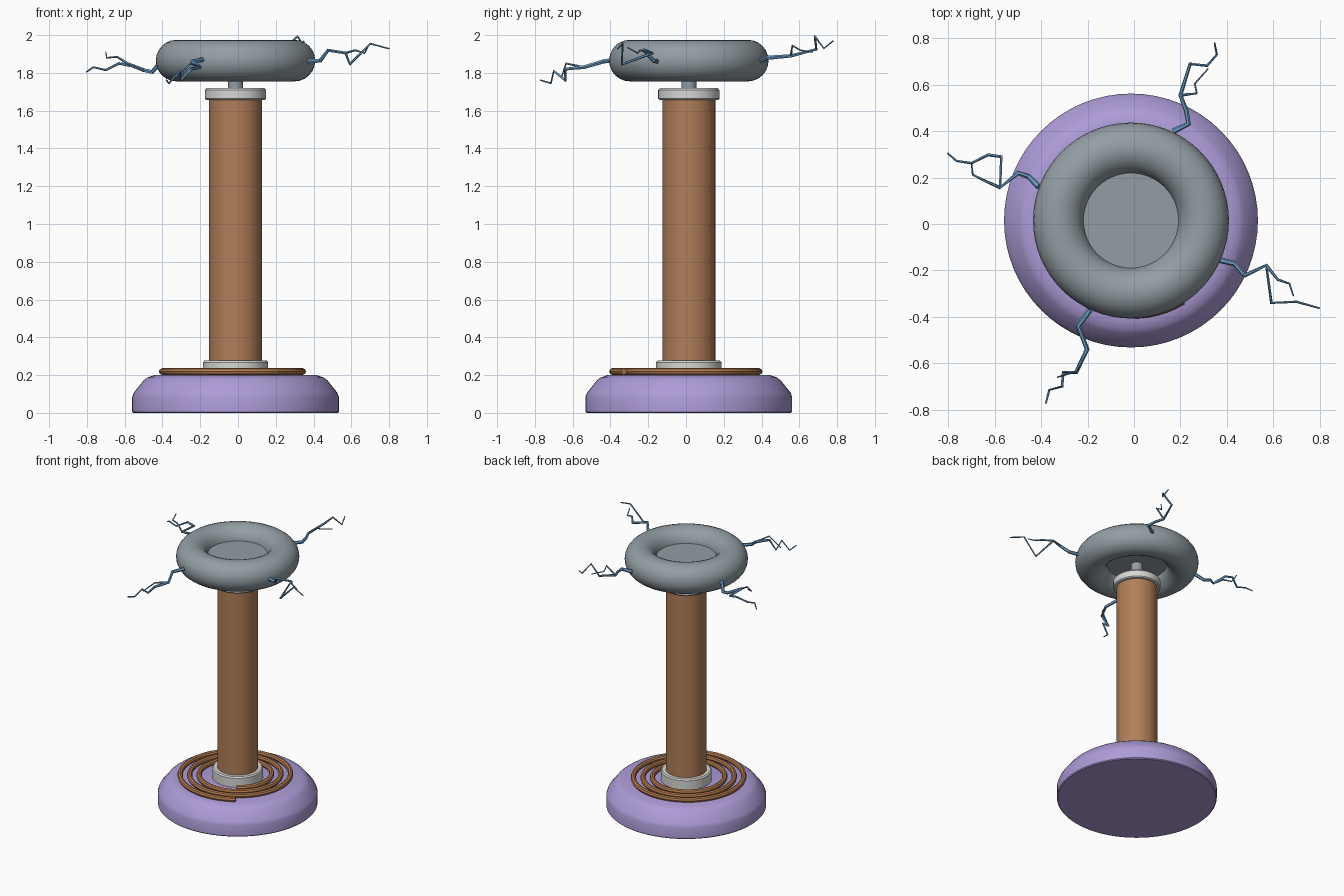
import bpy
import math

if "Cube" in bpy.data.objects:
    bpy.data.objects.remove(bpy.data.objects["Cube"])

CX, CY = -0.013, 0.015  # vertical axis of the tower


def material(name, rgb):
    m = bpy.data.materials.new(name)
    m.diffuse_color = (*rgb, 1)
    m.use_nodes = True
    m.node_tree.nodes["Principled BSDF"].inputs["Base Color"].default_value = m.diffuse_color
    return m


PURPLE = material("purple", (0.42, 0.33, 0.68))
COPPER = material("copper", (0.44, 0.21, 0.10))
WIRE = material("copper_wire", (0.46, 0.20, 0.08))
STEEL = material("steel_grey", (0.29, 0.34, 0.37))
WHITE = material("pale_ceramic", (0.68, 0.68, 0.67))
BLUE = material("spark_blue", (0.16, 0.36, 0.60))


def finish(ob, mat, angle=30):
    ob.data.materials.clear()
    ob.data.materials.append(mat)
    bpy.ops.object.select_all(action='DESELECT')
    ob.select_set(True)
    bpy.context.view_layer.objects.active = ob
    bpy.ops.object.shade_smooth_by_angle(angle=math.radians(angle))


def lathe(name, profile, mat, sides=64):
    """Closed solid turned about the axis from (radius, z) points, bottom to top."""
    verts, faces = [], []
    for r, z in profile:
        for i in range(sides):
            a = 2 * math.pi * i / sides
            verts.append((CX + r * math.cos(a), CY + r * math.sin(a), z))
    for k in range(len(profile) - 1):
        for i in range(sides):
            j = (i + 1) % sides
            faces.append((k * sides + i, k * sides + j,
                          (k + 1) * sides + j, (k + 1) * sides + i))
    faces.append(tuple(reversed(range(sides))))
    top = (len(profile) - 1) * sides
    faces.append(tuple(range(top, top + sides)))
    me = bpy.data.meshes.new(name)
    me.from_pydata(verts, [], faces)
    ob = bpy.data.objects.new(name, me)
    bpy.context.collection.objects.link(ob)
    finish(ob, mat)


def tube(name, paths, radius, mat, resolution):
    """Mesh tube along polylines; each path is (points, start scale, end scale)."""
    cu = bpy.data.curves.new(name, 'CURVE')
    cu.dimensions = '3D'
    cu.bevel_depth = radius
    cu.bevel_resolution = resolution
    cu.use_fill_caps = True
    for pts, s0, s1 in paths:
        sp = cu.splines.new('POLY')
        sp.points.add(len(pts) - 1)
        for i, p in enumerate(pts):
            sp.points[i].co = (*p, 1)
            sp.points[i].radius = s0 + (s1 - s0) * i / (len(pts) - 1)
    tmp = bpy.data.objects.new(name + "_path", cu)
    bpy.context.collection.objects.link(tmp)
    deps = bpy.context.evaluated_depsgraph_get()
    me = bpy.data.meshes.new_from_object(tmp.evaluated_get(deps))
    bpy.data.objects.remove(tmp)
    ob = bpy.data.objects.new(name, me)
    bpy.context.collection.objects.link(ob)
    finish(ob, mat, 40)


# Rounded base
lathe("base", [(0.541, 0), (0.547, 0.006), (0.547, 0.085), (0.538, 0.108),
               (0.487, 0.172), (0.468, 0.187), (0.43, 0.2)], PURPLE)

# Column with collars and neck
lathe("column", [(0.14, 0.2), (0.14, 1.67)], COPPER)
lathe("lower_collar", [(0.173, 0.2), (0.173, 0.268), (0.165, 0.277)], WHITE)
lathe("upper_collar", [(0.155, 1.657), (0.162, 1.664), (0.162, 1.709),
                       (0.152, 1.72)], WHITE)
lathe("neck", [(0.04, 1.71), (0.04, 1.86)], STEEL, 32)

# Ring-shaped top load with its centre plate
bpy.ops.mesh.primitive_torus_add(major_radius=0.312, minor_radius=0.11,
                                 major_segments=64, minor_segments=24,
                                 location=(CX, CY, 1.865))
ring = bpy.context.object
ring.name = "top_ring"
finish(ring, STEEL)
lathe("centre_plate", [(0.21, 1.845), (0.21, 1.885)], STEEL)

# Flat spiral winding: three turns inward
spiral = []
STEPS = 192
for i in range(STEPS + 1):
    t = i / STEPS
    a = math.radians(-57) - t * 6 * math.pi
    r = 0.41 - 0.195 * t
    spiral.append((CX + r * math.cos(a), CY + r * math.sin(a), 0.219))
tube("spiral_winding", [(spiral, 1, 1)], 0.018, WIRE, 2)

# Forked sparks: trunk path, then a thinner branch
tube("right_spark", [
    ([(0.37, -0.155, 1.862), (0.435, -0.172, 1.864), (0.477, -0.222, 1.92),
      (0.57, -0.178, 1.905), (0.592, -0.34, 1.845), (0.70, -0.335, 1.955),
      (0.80, -0.363, 1.928)], 1, 0.3),
    ([(0.57, -0.178, 1.905), (0.62, -0.24, 1.92), (0.67, -0.257, 1.905),
      (0.687, -0.31, 1.935)], 0.55, 0.25)], 0.013, BLUE, 1)
tube("back_spark", [
    ([(0.17, 0.40, 1.865), (0.235, 0.432, 1.88), (0.225, 0.49, 1.885),
      (0.20, 0.555, 1.89), (0.242, 0.69, 1.925), (0.315, 0.682, 1.993),
      (0.357, 0.73, 1.93), (0.347, 0.78, 1.97)], 1, 0.3),
    ([(0.20, 0.555, 1.89), (0.27, 0.563, 1.945), (0.262, 0.605, 1.92),
      (0.32, 0.67, 1.91)], 0.55, 0.25)], 0.013, BLUE, 1)
tube("left_spark", [
    ([(-0.41, 0.16, 1.855), (-0.455, 0.205, 1.805), (-0.50, 0.22, 1.815),
      (-0.577, 0.157, 1.845), (-0.572, 0.29, 1.84), (-0.63, 0.298, 1.85),
      (-0.70, 0.262, 1.815), (-0.765, 0.272, 1.83),
      (-0.803, 0.305, 1.805)], 1, 0.3),
    ([(-0.577, 0.157, 1.845), (-0.64, 0.185, 1.885), (-0.695, 0.212, 1.88),
      (-0.70, 0.262, 1.91)], 0.55, 0.25)], 0.013, BLUE, 1)
tube("front_spark", [
    ([(-0.19, -0.37, 1.87), (-0.24, -0.44, 1.86), (-0.202, -0.54, 1.83),
      (-0.25, -0.64, 1.82), (-0.305, -0.638, 1.76), (-0.31, -0.70, 1.81),
      (-0.365, -0.715, 1.745), (-0.38, -0.773, 1.762)], 1, 0.3),
    ([(-0.202, -0.54, 1.83), (-0.25, -0.635, 1.85),
      (-0.33, -0.66, 1.775)], 0.55, 0.25)], 0.013, BLUE, 1)
